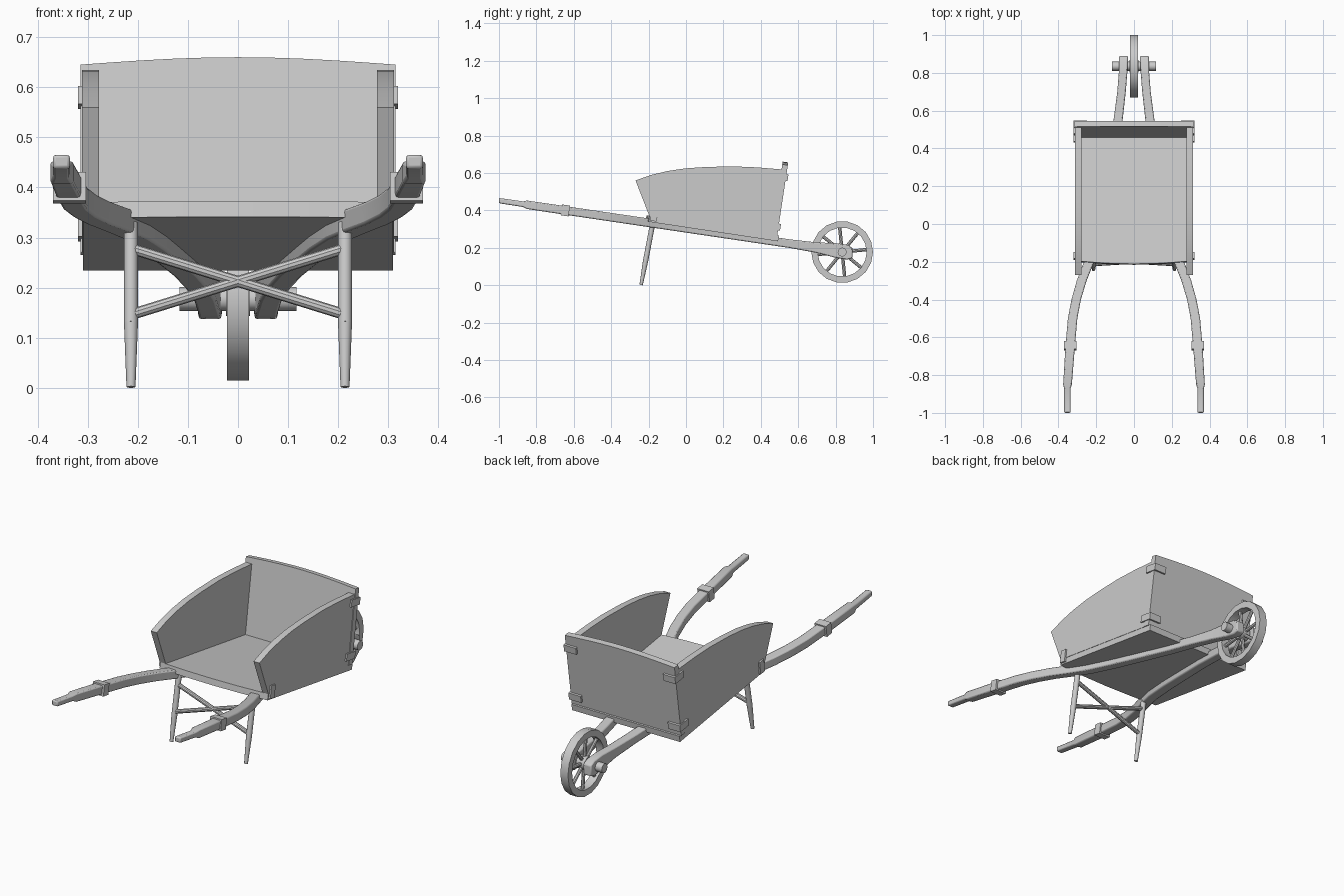
import bpy, bmesh, math
from mathutils import Matrix, Vector

cube = bpy.data.objects.get("Cube")
if cube:
    bpy.data.objects.remove(cube, do_unlink=True)

wood = bpy.data.materials.new("plain_grey")
GREY = (0.6, 0.6, 0.6, 1)
wood.diffuse_color = GREY
wood.use_nodes = True
wood.node_tree.nodes["Principled BSDF"].inputs["Base Color"].default_value = GREY

parts = []
# The whole tray is tipped towards the wheel
TRAY = Matrix.Translation((0, 0, 0.325)) @ Matrix.Rotation(-0.15, 4, 'X')


def finish(name, bm, matrix=Matrix(), mirror=False, bevel=0):
    bmesh.ops.recalc_face_normals(bm, faces=bm.faces)
    mesh = bpy.data.meshes.new(name)
    bm.to_mesh(mesh)
    bm.free()
    mesh.materials.append(wood)
    obj = bpy.data.objects.new(name, mesh)
    bpy.context.collection.objects.link(obj)
    obj.matrix_world = matrix
    if mirror:
        obj.modifiers.new("Mirror", 'MIRROR')
    if bevel:
        mod = obj.modifiers.new("Bevel", 'BEVEL')
        mod.width = bevel
        mod.segments = 2
    parts.append(obj)
    return obj


def prism(name, outline, axis, low, high, **kw):
    """Extrude a flat outline along one axis."""
    bm = bmesh.new()
    rings = []
    for level in (low, high):
        ring = []
        for a, b in outline:
            co = [a, b]
            co.insert(axis, level)
            ring.append(bm.verts.new(co))
        bm.faces.new(ring)
        rings.append(ring)
    count = len(outline)
    for i in range(count):
        j = (i + 1) % count
        bm.faces.new((rings[0][i], rings[0][j], rings[1][j], rings[1][i]))
    return finish(name, bm, **kw)


def box(name, centre, size, **kw):
    x, y, z = centre
    w, d, h = (s / 2 for s in size)
    outline = [(y - d, z - h), (y + d, z - h), (y + d, z + h), (y - d, z + h)]
    return prism(name, outline, 0, x - w, x + w, **kw)


def rod(bm, start, end, r1, r2, sides=12):
    start, end = Vector(start), Vector(end)
    along = end - start
    matrix = Matrix.Translation((start + end) / 2) @ along.to_track_quat('Z', 'Y').to_matrix().to_4x4()
    bmesh.ops.create_cone(bm, cap_ends=True, segments=sides, radius1=r1, radius2=r2,
                          depth=along.length, matrix=matrix)


def beam_height(y):
    return 0.304 - 0.148 * y


# Tray floor with a slightly bowed front edge
floor = [(-0.31, 0.5), (-0.31, -0.2), (-0.15, -0.212), (0, -0.216),
         (0.15, -0.212), (0.31, -0.2), (0.31, 0.5)]
prism("tray_floor", floor, 2, -0.016, 0.016, matrix=TRAY)

# Side boards with a curved top
side = [(-0.2, 0.014), (-0.302, 0.192), (-0.225, 0.233), (-0.141, 0.267), (-0.05, 0.295),
        (0.053, 0.318), (0.2, 0.344), (0.33, 0.358), (0.465, 0.367), (0.465, 0.014)]
prism("side_board", side, 0, 0.278, 0.312, matrix=TRAY, mirror=True)

# Back board with an arched top
arch = [(0.315 - 0.63 * i / 10, 0.394 + 0.015 * math.sin(math.pi * i / 10)) for i in range(11)]
prism("back_board", [(-0.315, 0.014), (0.315, 0.014)] + arch, 1, 0.461, 0.491, matrix=TRAY)

# Corner straps wrapping the side and back boards
for label, height in (("lower", 0.06), ("upper", 0.328)):
    box(label + "_strap_side", (0.313, 0.466, height), (0.014, 0.07, 0.036), matrix=TRAY, mirror=True)
    box(label + "_strap_back", (0.285, 0.495, height), (0.07, 0.014, 0.036), matrix=TRAY, mirror=True)
box("front_clip", (0.303, -0.175, 0.024), (0.034, 0.035, 0.065), matrix=TRAY, mirror=True)

# Long curved beams running from the grips to the axle: y, x, width, height
stations = [(-1, 0.353, 0.034, 0.028), (-0.87, 0.353, 0.034, 0.03), (-0.85, 0.352, 0.046, 0.045),
            (-0.65, 0.338, 0.05, 0.046), (-0.5, 0.325, 0.05, 0.046), (-0.4, 0.306, 0.05, 0.046),
            (-0.3, 0.277, 0.052, 0.046), (-0.2, 0.238, 0.054, 0.046), (-0.1, 0.203, 0.054, 0.046),
            (0.05, 0.169, 0.054, 0.046), (0.2, 0.141, 0.052, 0.046), (0.4, 0.105, 0.05, 0.046),
            (0.56, 0.083, 0.048, 0.046), (0.7, 0.066, 0.045, 0.056), (0.8, 0.058, 0.045, 0.078),
            (0.86, 0.056, 0.046, 0.08), (0.89, 0.055, 0.046, 0.055)]
bm = bmesh.new()
last = None
for y, x, w, h in stations:
    z = beam_height(y)
    ring = [bm.verts.new((x + sx * w / 2, y, z + sz * h / 2))
            for sx, sz in ((-1, -1), (1, -1), (1, 1), (-1, 1))]
    if last:
        for i in range(4):
            j = (i + 1) % 4
            bm.faces.new((last[i], last[j], ring[j], ring[i]))
    else:
        bm.faces.new(ring)
    last = ring
bm.faces.new(last)
finish("handle_beam", bm, mirror=True, bevel=0.006)

# Bands around the handles
band = Matrix.Rotation(-0.15, 4, 'X')
band.translation = (0, -0.645, beam_height(-0.645))
box("handle_band", (0.337, 0, 0), (0.066, 0.042, 0.058), matrix=band, mirror=True)

# Tapered legs
bm = bmesh.new()
top, knee, foot = (0.214, -0.178, 0.33), (0.214, -0.216, 0.13), (0.214, -0.24, 0.001)
rod(bm, top, knee, 0.014, 0.014)
rod(bm, knee, foot, 0.014, 0.009)
finish("leg", bm, mirror=True)

# Crossed braces between the legs
bm = bmesh.new()
for s in (-1, 1):
    rod(bm, (s * 0.21, -0.213, 0.147), (-s * 0.21, -0.188, 0.277), 0.011, 0.011, 10)
finish("leg_braces", bm)

# Wheel rim, spokes, hub and axle
WHEEL = Matrix.Translation((0, 0.835, 0.177))
bm = bmesh.new()
SEGMENTS = 18
rim = [(-0.022, 0.165), (0.022, 0.165), (0.022, 0.131), (-0.022, 0.131)]
rings = []
for i in range(SEGMENTS):
    a = math.tau * i / SEGMENTS
    rings.append([bm.verts.new((x, r * math.cos(a), r * math.sin(a))) for x, r in rim])
for i in range(SEGMENTS):
    near, far = rings[i], rings[(i + 1) % SEGMENTS]
    for k in range(4):
        m = (k + 1) % 4
        bm.faces.new((near[k], near[m], far[m], far[k]))
finish("wheel_rim", bm, matrix=WHEEL)

bm = bmesh.new()
for i in range(8):
    a = math.tau * i / 8 + 0.1
    spoke = Vector((0, math.cos(a), math.sin(a)))
    rod(bm, spoke * 0.02, spoke * 0.136, 0.009, 0.009, 8)
finish("wheel_spokes", bm, matrix=WHEEL)

bm = bmesh.new()
rod(bm, (-0.024, 0, 0), (0.024, 0, 0), 0.034, 0.034, 14)
rod(bm, (-0.117, 0, 0), (0.117, 0, 0), 0.024, 0.024)
finish("wheel_axle", bm, matrix=WHEEL)

# Smooth shading with sharp edges kept
bpy.ops.object.select_all(action='DESELECT')
for obj in parts:
    obj.select_set(True)
bpy.context.view_layer.objects.active = parts[0]
bpy.ops.object.shade_smooth_by_angle(angle=math.radians(35))
